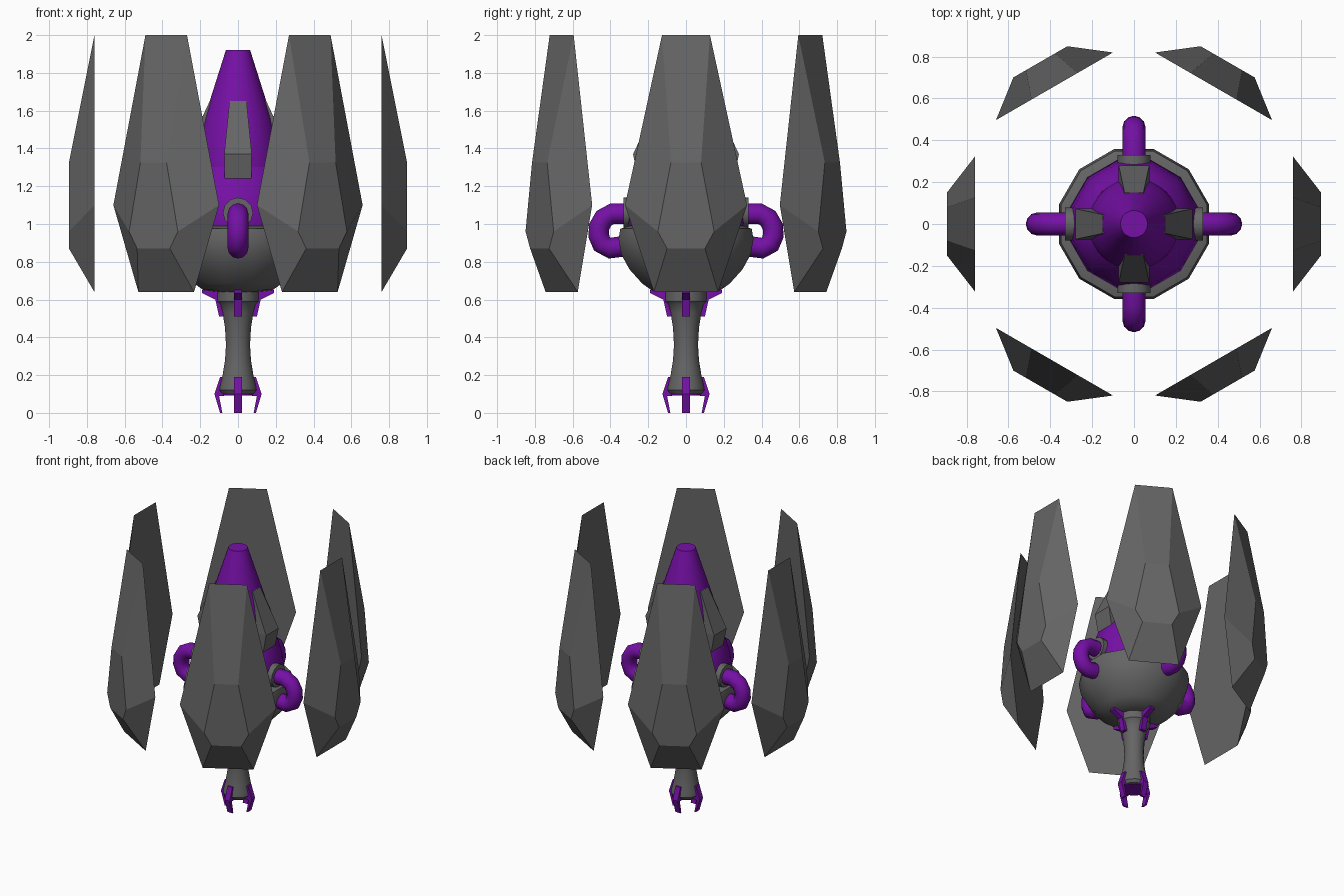
import bpy, bmesh, math
from mathutils import Vector, Matrix

if "Cube" in bpy.data.objects:
    bpy.data.objects.remove(bpy.data.objects["Cube"])


def material(name, rgb):
    m = bpy.data.materials.new(name)
    m.diffuse_color = (*rgb, 1)
    m.use_nodes = True
    m.node_tree.nodes["Principled BSDF"].inputs["Base Color"].default_value = m.diffuse_color
    return m


GREY = material("dark grey", (0.13, 0.13, 0.13))
PURPLE = material("purple", (0.18, 0.005, 0.38))


def finish(bm, name, mat, angle=0, smooth=None):
    """Turn a bmesh into an object rotated about z."""
    bmesh.ops.recalc_face_normals(bm, faces=bm.faces)
    me = bpy.data.meshes.new(name)
    bm.to_mesh(me)
    bm.free()
    me.materials.append(mat)
    ob = bpy.data.objects.new(name, me)
    bpy.context.collection.objects.link(ob)
    ob.rotation_euler.z = angle
    if smooth:
        bpy.ops.object.select_all(action='DESELECT')
        ob.select_set(True)
        bpy.context.view_layer.objects.active = ob
        bpy.ops.object.shade_smooth_by_angle(angle=math.radians(smooth))
    return ob


def loft(bm, rings):
    """Skin closed rings of equal length and cap both ends."""
    vs = [[bm.verts.new(p) for p in ring] for ring in rings]
    n = len(vs[0])
    for a, b in zip(vs, vs[1:]):
        for i in range(n):
            j = (i + 1) % n
            bm.faces.new((a[i], a[j], b[j], b[i]))
    bm.faces.new(vs[0][::-1])
    bm.faces.new(vs[-1])


def turned(name, profile, sides, mat, smooth=40):
    """Solid of revolution from (radius, z) pairs, flats facing the axes."""
    bm = bmesh.new()
    angles = [2 * math.pi * (i + 0.5) / sides for i in range(sides)]
    loft(bm, [[(r * math.cos(t), r * math.sin(t), z) for t in angles] for r, z in profile])
    return finish(bm, name, mat, 0, smooth)


def plate(name, outline, half, mat, angle):
    """Flat (radius, z) outline given thickness sideways."""
    bm = bmesh.new()
    loft(bm, [[(r, s * half, z) for r, z in outline] for s in (-1, 1)])
    return finish(bm, name, mat, angle)


def tube(name, path, radius, sides, mat, angle):
    """Round tube along (radius, z) points."""
    bm = bmesh.new()
    pts = [Vector((r, 0, z)) for r, z in path]
    rings = []
    for i, p in enumerate(pts):
        d = (pts[min(i + 1, len(pts) - 1)] - pts[max(i - 1, 0)]).normalized()
        side = Vector((0, 1, 0))
        up = d.cross(side)
        rings.append([p + radius * (math.cos(t) * side + math.sin(t) * up)
                      for t in (2 * math.pi * k / sides for k in range(sides))])
    loft(bm, rings)
    return finish(bm, name, mat, angle, 50)


# Central body
turned("bowl", [(0.10, 0.64), (0.19, 0.65), (0.24, 0.685), (0.31, 0.76), (0.355, 0.84),
                (0.37, 0.92), (0.36, 0.975), (0.31, 0.99)], 12, GREY)
turned("lower_core", [(0.30, 0.95), (0.315, 1.0), (0.30, 1.12), (0.265, 1.24), (0.22, 1.31)],
       12, PURPLE)
turned("upper_core", [(0.22, 1.30), (0.215, 1.38), (0.20, 1.47), (0.18, 1.56), (0.065, 1.92)],
       24, PURPLE)

# Stem below the bowl
turned("stem", [(0.085, 0.10), (0.10, 0.12), (0.095, 0.15), (0.083, 0.20), (0.07, 0.28),
                (0.065, 0.36), (0.07, 0.45), (0.083, 0.53), (0.095, 0.575), (0.11, 0.59),
                (0.11, 0.645)], 16, GREY)
turned("stem_base", [(0.08, 0.092), (0.08, 0.11)], 16, PURPLE)

# Parts repeated on the four sides
for k in range(4):
    a = k * math.pi / 2
    tube("handle", [(0.28, 1.055), (0.39, 1.055), (0.435, 1.03), (0.46, 0.985), (0.463, 0.94),
                    (0.445, 0.895), (0.405, 0.872), (0.31, 0.885)], 0.055, 12, PURPLE, a)
    tube("handle_collar", [(0.22, 1.06), (0.33, 1.06)], 0.08, 12, GREY, a)

    # Tapered fin leaning on the core
    bm = bmesh.new()
    loft(bm, [[(r0, -w, z), (r1, -w, z), (r1, w, z), (r0, w, z)] for r0, r1, w, z in
              ((0.18, 0.255, 0.07, 1.24), (0.18, 0.28, 0.073, 1.37), (0.09, 0.15, 0.045, 1.65))])
    finish(bm, "core_fin", GREY, a)

    plate("upper_brace", [(0.07, 0.51), (0.10, 0.51), (0.12, 0.60), (0.19, 0.635),
                          (0.19, 0.65), (0.07, 0.65)], 0.02, PURPLE, a)
    plate("foot_prong", [(0.075, 0.19), (0.095, 0.19), (0.125, 0.10), (0.095, 0.0),
                         (0.083, 0.0), (0.10, 0.09), (0.075, 0.09)], 0.02, PURPLE, a)

# Six floating armour panels: flat inside, raised faceted outside
INNER = [(0.127, 2.0), (0.323, 1.10), (0.17, 0.64)]
OUTER = [(0.08, 1.325), (0.149, 0.96), (0.10, 0.87)]
for k in range(6):
    bm = bmesh.new()
    loft(bm, [[(r, y, z) for y, z in half] + [(r, -y, z) for y, z in reversed(half)]
              for r, half in ((0.76, INNER), (0.895, OUTER))])
    finish(bm, "armour_panel", GREY, k * math.pi / 3)
